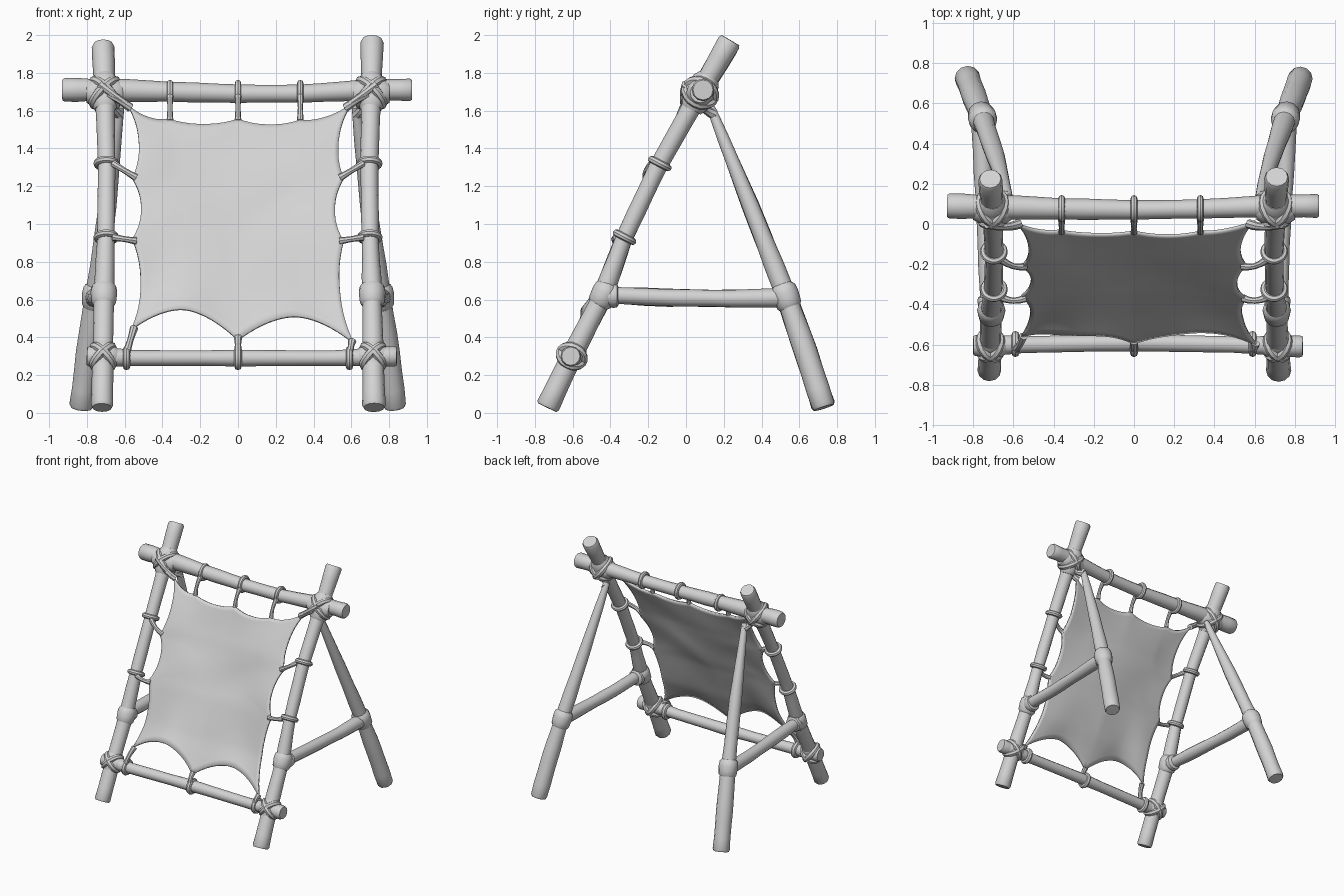
import bpy, bmesh, math, random
from mathutils import Vector as V

random.seed(4)
cube = bpy.data.objects.get("Cube")
if cube:
    bpy.data.objects.remove(cube)

mat = bpy.data.materials.new("plain grey")
mat.use_nodes = True
mat.diffuse_color = (0.65, 0.65, 0.65, 1)
mat.node_tree.nodes["Principled BSDF"].inputs["Base Color"].default_value = mat.diffuse_color
parts = []


def finish(name, bm):
    bmesh.ops.recalc_face_normals(bm, faces=bm.faces)
    for f in bm.faces:
        f.smooth = True
    me = bpy.data.meshes.new(name)
    bm.to_mesh(me)
    bm.free()
    me.materials.append(mat)
    ob = bpy.data.objects.new(name, me)
    bpy.context.collection.objects.link(ob)
    parts.append(ob)
    return ob


def tube(name, pts, radii, sides=10, ref=None, closed=False):
    """Sweep a round section along points."""
    pts = [V(p) for p in pts]
    n = len(pts)
    if ref is None:
        d = pts[-1] - pts[0]
        ref = V((1, 0, 0)) if abs(d.x) < 0.6 * d.length else V((0, 0, 1))
    bm = bmesh.new()
    rings = []
    for i, p in enumerate(pts):
        if closed:
            t = pts[(i + 1) % n] - pts[i - 1]
        else:
            t = pts[min(i + 1, n - 1)] - pts[max(i - 1, 0)]
        a = t.cross(ref).normalized()
        b = t.cross(a).normalized()
        angles = [math.tau * k / sides for k in range(sides)]
        rings.append([bm.verts.new(p + radii[i] * (a * math.cos(q) + b * math.sin(q))) for q in angles])
    for i in range(n if closed else n - 1):
        r, s = rings[i], rings[(i + 1) % n]
        for k in range(sides):
            m = (k + 1) % sides
            bm.faces.new((r[k], r[m], s[m], s[k]))
    if not closed:
        bm.faces.new(rings[0])
        bm.faces.new(rings[-1])
    return finish(name, bm)


def pole(name, keys, steps=3):
    """Rough wooden pole from (x, y, z, radius) keys, with worn ends."""
    pts, radii = [], []
    for a, b in zip(keys, keys[1:]):
        for k in range(steps):
            m = [u + (w - u) * k / steps for u, w in zip(a, b)]
            pts.append(V(m[:3]))
            radii.append(m[3] * random.uniform(0.96, 1.06))
    pts.append(V(keys[-1][:3]))
    radii.append(keys[-1][3])
    # chamfered ends
    pts.insert(1, pts[0].lerp(pts[1], 0.15))
    radii.insert(1, radii[0])
    pts.insert(-1, pts[-1].lerp(pts[-2], 0.15))
    radii.insert(-1, radii[-1])
    radii[0] *= 0.88
    radii[-1] *= 0.88
    return tube(name, pts, radii, 12)


def loop(name, c, u, v, a, b, r):
    """Closed cord loop around c in the plane of u and v."""
    c, u, v = V(c), V(u).normalized(), V(v).normalized()
    q = [math.tau * k / 18 for k in range(18)]
    pts = [c + u * a * math.cos(t) + v * b * math.sin(t) for t in q]
    tube(name, pts, [r] * 18, 8, u.cross(v), True)


def sleeve(name, c, d, r, half):
    """Wide lashing wrapped along a pole."""
    c, d = V(c), V(d).normalized()
    tube(name, [c + d * half * t for t in (-1, -0.7, -0.2, 0.2, 0.7, 1)],
         [r * t for t in (0.72, 0.95, 1, 1.04, 0.98, 0.72)], 12)


def cord(name, a, b, r=0.02, bow=(0, -0.015, 0)):
    a, b = V(a), V(b)
    pts = [a.lerp(b, t / 4) + V(bow) * math.sin(math.pi * t / 4) for t in range(5)]
    tube(name, pts, [r, r * 0.85, r * 0.75, r * 0.85, r], 8)


# Line of the sloping front legs, as (y, z)
LEG = [(-0.735, 0.028), (-0.605, 0.3), (-0.44, 0.62), (-0.33, 0.92), (-0.15, 1.3), (0.07, 1.69), (0.225, 1.95)]


def leg_y(z):
    for (y0, z0), (y1, z1) in zip(LEG, LEG[1:]):
        if z <= z1:
            break
    return y0 + (y1 - y0) * (z - z0) / (z1 - z0)


X = V((1, 0, 0))
D = V((0, 0.46, 0.89)).normalized()   # along a front leg
N = X.cross(D)                        # out of the frame


def joint(name, c, size):
    """Lashed crossing of a leg and a crossbar."""
    c = V(c)
    bm = bmesh.new()
    bmesh.ops.create_uvsphere(bm, u_segments=16, v_segments=10, radius=size)
    bmesh.ops.translate(bm, verts=bm.verts, vec=c)
    finish(name + "_knot", bm)
    sleeve(name + "_leg_lashing", c, D, size * 0.86, size * 1.15)
    sleeve(name + "_bar_lashing", c, X, size * 0.84, size * 1.1)
    for k in (-1, 1):
        loop(name + "_cross_lashing", c, X + k * D, N, size, size * 0.92, 0.024)


# Poles, lashings and cords on each side
for s, side in ((-1, "right"), (1, "left")):
    widths = [0.06, 0.056, 0.052, 0.046, 0.047, 0.052, 0.06]
    xs = [0.72, 0.715, 0.71, 0.7, 0.695, 0.705, 0.715]
    keys = [(s * x, y, z, r) for x, (y, z), r in zip(xs, LEG, widths)]
    if s > 0:
        keys[-1] = (0.71, 0.235, 1.973, 0.062)
    pole(side + "_front_leg", keys)
    pole(side + "_back_leg", [(s * 0.83, 0.73, 0.028, 0.062), (s * 0.795, 0.635, 0.32, 0.062),
                              (s * 0.755, 0.53, 0.62, 0.053), (s * 0.69, 0.34, 1.1, 0.046),
                              (s * 0.625, 0.13, 1.62, 0.024)])
    pole(side + "_side_bar", [(s * 0.72, -0.45, 0.625, 0.045), (s * 0.73, -0.1, 0.61, 0.046),
                              (s * 0.75, 0.25, 0.605, 0.045), (s * 0.76, 0.56, 0.61, 0.05)])
    joint(side + "_top_joint", (s * 0.705, 0.075, 1.695), 0.088)
    joint(side + "_bottom_joint", (s * 0.715, -0.605, 0.3), 0.07)

    # Side bar lashings
    back = V((s * -0.13, -0.39, 1))
    sleeve(side + "_front_leg_lashing", (s * 0.71, -0.435, 0.625), D, 0.068, 0.065)
    sleeve(side + "_back_leg_lashing", (s * 0.755, 0.53, 0.615), back, 0.07, 0.07)
    sleeve(side + "_side_bar_lashing", (s * 0.715, -0.39, 0.62), (0, 1, 0), 0.062, 0.035)
    cord(side + "_back_leg_tie", (s * 0.68, 0.09, 1.63), (s * 0.63, 0.15, 1.58), 0.03)

    # Cords tying the hide to the leg
    for z, end in ((1.32, 1.245), (0.93, 0.91)):
        y = leg_y(z)
        loop(side + "_leg_cord_ring", (s * 0.697, y, z), X, N, 0.05, 0.05, 0.019)
        cord(side + "_leg_cord", (s * 0.66, y - 0.04, z), (s * 0.54, leg_y(end) - 0.035, end))
    for k in (0, 0.05):
        cord(side + "_corner_strap", (s * (0.73 - k), 0.0, 1.74 - k), (s * 0.57, 0.0, 1.615), 0.024)

# Crossbars
pole("top_bar", [(-0.93, 0.09, 1.71, 0.06), (-0.7, 0.085, 1.71, 0.06), (-0.36, 0.075, 1.7, 0.052),
                 (0, 0.07, 1.69, 0.047), (0.33, 0.075, 1.69, 0.048), (0.7, 0.09, 1.71, 0.056),
                 (0.92, 0.09, 1.71, 0.06)])
pole("bottom_bar", [(-0.8, -0.605, 0.3, 0.055), (-0.55, -0.6, 0.29, 0.042), (0, -0.59, 0.29, 0.042),
                    (0.5, -0.6, 0.29, 0.042), (0.84, -0.61, 0.3, 0.055)])

# Cords tying the hide to the crossbars
for x in (-0.36, 0, 0.33):
    loop("top_cord_ring", (x, 0.075, 1.695), (0, 1, 0), (0, 0, 1), 0.052, 0.052, 0.017)
    cord("top_cord", (x, 0.024, 1.68), (x, leg_y(1.55) - 0.03, 1.55), 0.018)
for x, end, top in ((-0.59, -0.55, 0.45), (0, 0, 0.4), (0.59, 0.605, 0.38)):
    loop("bottom_cord_ring", (x, -0.597, 0.29), (0, 1, 0), (0, 0, 1), 0.045, 0.045, 0.02)
    cord("bottom_cord", (x, -0.62, 0.32), (end, leg_y(top) - 0.03, top), 0.022)


# Stretched hide, scalloped between its ties
def edge(ties, inward, depth, u, power=2.2):
    n = len(ties) - 1
    i = min(int(u * n), n - 1)
    t = u * n - i
    sag = depth * (1 - abs(2 * t - 1) ** power)
    return V(ties[i]).lerp(V(ties[i + 1]), t) + V(inward) * sag


TL, TR, BL, BR = V((-0.585, 1.63)), V((0.6, 1.635)), V((-0.565, 0.44)), V((0.615, 0.365))
TOP = [TL, (-0.37, 1.555), (0, 1.555), (0.33, 1.55), TR]
BOTTOM = [BL, (0, 0.385), BR]
LEFT = [BL, (-0.56, 0.92), (-0.56, 1.24), TL]
RIGHT = [BR, (0.56, 0.91), (0.56, 1.24), TR]
NU, NV = 40, 36
bm = bmesh.new()
grid = []
for j in range(NV + 1):
    v = j / NV
    row = []
    for i in range(NU + 1):
        u = i / NU
        p = edge(BOTTOM, (0, 1), 0.135, u, 1.8) * (1 - v) + edge(TOP, (0, -1), 0.028, u) * v
        p += edge(LEFT, (1, 0), 0.047, v) * (1 - u) + edge(RIGHT, (-1, 0), 0.047, v) * u
        p -= (BL * (1 - u) + BR * u) * (1 - v) + (TL * (1 - u) + TR * u) * v
        belly = math.sin(math.pi * u) * math.sin(math.pi * v)
        curl = (1 - v) ** 8 * math.sin(math.tau * u) ** 2 * (1 - u)
        fold = 0.006 * math.sin(9 * u + 5 * v) + 0.004 * math.sin(14 * v - 8 * u)
        y = leg_y(p.y) - 0.03 + 0.03 * belly - 0.06 * curl + fold
        row.append(bm.verts.new((p.x, y, p.y)))
    grid.append(row)
for r, s in zip(grid, grid[1:]):
    for i in range(NU):
        bm.faces.new((r[i], r[i + 1], s[i + 1], s[i]))
hide = finish("stretched_hide", bm)
thick = hide.modifiers.new("thickness", "SOLIDIFY")
thick.thickness = 0.014
thick.offset = 0

# Smooth shading with crisp pole ends
bpy.ops.object.select_all(action="DESELECT")
for ob in parts:
    ob.select_set(True)
bpy.context.view_layer.objects.active = hide
bpy.ops.object.shade_smooth_by_angle(angle=math.radians(40))
